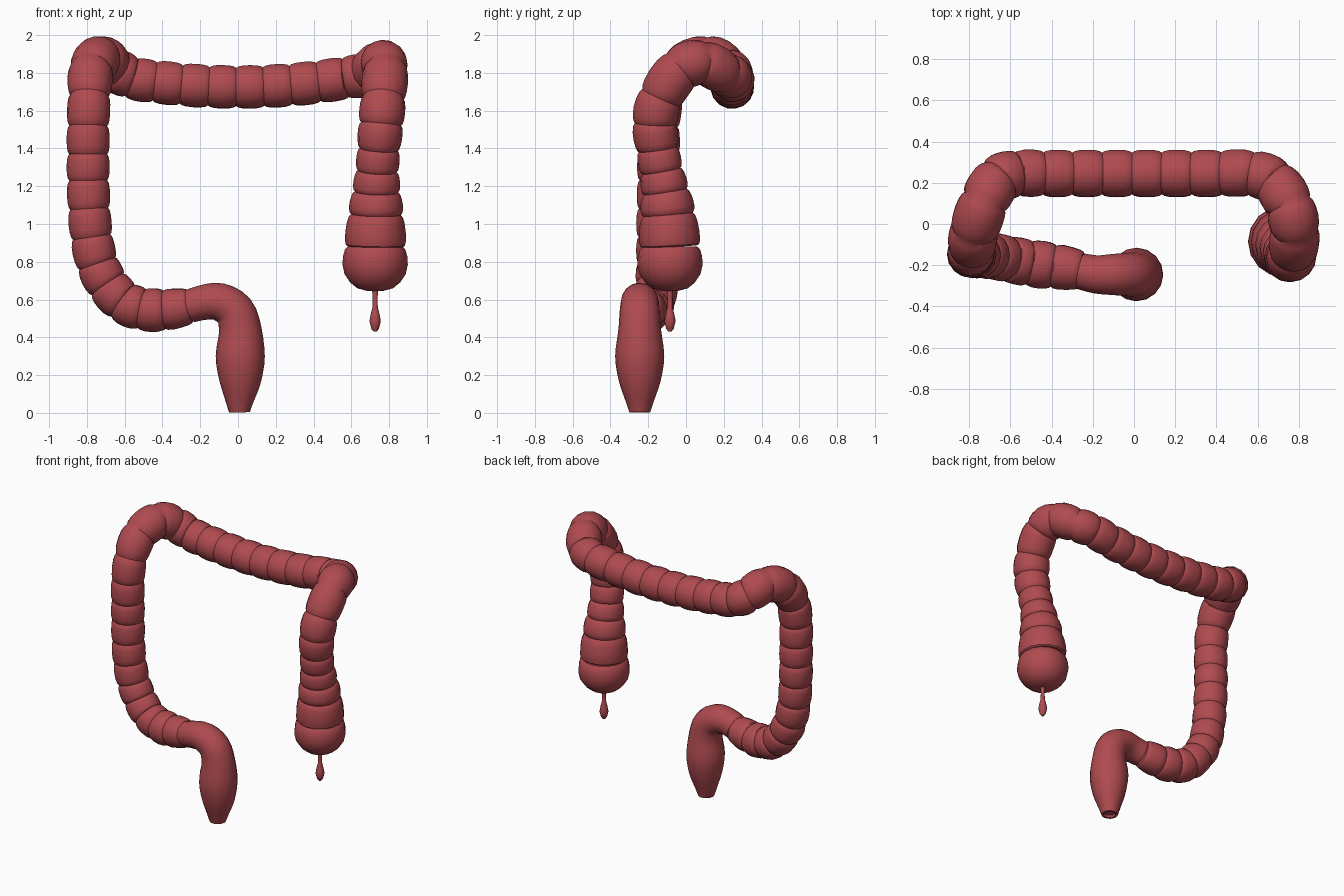
import bpy, math
from mathutils import Vector

if "Cube" in bpy.data.objects:
    bpy.data.objects.remove(bpy.data.objects["Cube"])

SIDES = 16
mat = bpy.data.materials.new("muscle red")
mat.diffuse_color = (0.43, 0.07, 0.08, 1)
mat.use_nodes = True
mat.node_tree.nodes["Principled BSDF"].inputs["Base Color"].default_value = mat.diffuse_color


def spline(a, b, c, d, t):
    """Catmull-Rom point on x, y, z, radius."""
    return [0.5 * (2 * q + (r - p) * t + (2 * p - 5 * q + 4 * r - s) * t * t
                   + (3 * q - p - 3 * r + s) * t ** 3) for p, q, r, s in zip(a, b, c, d)]


def sample(knots, profile):
    """Rings (x, y, z, r) along the knots; profile scales the radius in each span."""
    out = []
    n = len(knots)
    for i in range(n - 1):
        a, d = knots[max(i - 1, 0)], knots[min(i + 2, n - 1)]
        for t, f in profile:
            x, y, z, r = spline(a, knots[i], knots[i + 1], d, t)
            out.append((x, y, z, r * f))
    x, y, z, r = knots[-1]
    out.append((x, y, z, r * profile[0][1]))
    return out


def framed(rings):
    """Add a twist-free frame to every ring."""
    pts = [Vector(r[:3]) for r in rings]
    side, out = Vector((0, -1, 0)), []
    for i, p in enumerate(pts):
        tan = (pts[min(i + 1, len(pts) - 1)] - pts[max(i - 1, 0)]).normalized()
        side = side - tan * side.dot(tan)
        if side.length < 1e-4:
            side = tan.orthogonal()
        side.normalize()
        out.append((p, rings[i][3], side.copy(), tan.cross(side)))
    return out


def tube(name, rings, dent=0):
    verts, faces = [], []
    for p, r, u, v in rings:
        for k in range(SIDES):
            a = 2 * math.pi * k / SIDES
            verts.append(p + (u * math.cos(a) + v * math.sin(a)) * r)
    n = len(rings)
    for i in range(n - 1):
        for k in range(SIDES):
            k2 = (k + 1) % SIDES
            faces.append((i * SIDES + k, i * SIDES + k2, (i + 1) * SIDES + k2, (i + 1) * SIDES + k))
    faces.append(tuple(reversed(range(SIDES))))
    faces.append(tuple(range((n - 1) * SIDES, n * SIDES)))
    me = bpy.data.meshes.new(name)
    me.from_pydata(verts, [], faces)
    me.materials.append(mat)
    ob = bpy.data.objects.new(name, me)
    bpy.context.collection.objects.link(ob)
    bpy.ops.object.select_all(action='DESELECT')
    ob.select_set(True)
    bpy.context.view_layer.objects.active = ob
    bpy.ops.object.shade_smooth_by_angle(angle=math.radians(35))
    return ob


# Creases between the pouches: x, y, z, radius
rising = [(.727, -.085, .88, .162), (.73, -.095, 1.05, .146), (.733, -.11, 1.17, .127),
          (.737, -.13, 1.28, .114), (.745, -.15, 1.395, .112), (.757, -.165, 1.53, .118),
          (.77, -.135, 1.67, .118), (.78, -.03, 1.82, .12), (.755, .09, 1.855, .118),
          (.68, .205, 1.795, .115)]
across = [(x, .245, 1.725 + .15 * x * x, .113)
          for x in (.57, .425, .28, .135, -.01, -.155, -.3, -.44, -.565)]
falling = [(-.66, .215, 1.825, .118), (-.725, .11, 1.88, .12), (-.775, -.03, 1.82, .12),
           (-.787, -.12, 1.68, .112)]
falling += [(-.793, -.145, z, .111) for z in (1.52, 1.37, 1.23)]
falling += [(-.788, -.148, 1.08, .111), (-.775, -.15, .93, .111), (-.745, -.15, .79, .111)]
sigmoid = [(-.69, -.155, .68, .112), (-.61, -.17, .59, .112), (-.51, -.19, .55, .114),
           (-.39, -.205, .545, .112), (-.255, -.225, .565, .095)]

# Pouched colon, cut into its named stretches
pouch = [(0, .9), (.08, .97), (.25, 1.015), (.5, 1.03), (.75, 1.015), (.92, .97)]
colon = framed(sample(rising + across + falling + sigmoid, pouch))
start = 0
for name, part in (("ascending_colon", rising), ("transverse_colon", across),
                   ("descending_colon", falling), ("sigmoid_colon", sigmoid)):
    end = start + len(part) * len(pouch)
    tube(name, colon[start:end + 1])
    start = end

# Caecum pouch at the start
cx, cy = .726, -.085
tube("caecum", framed([(cx, cy, z, r) for z, r in (
    (.645, .04), (.66, .095), (.69, .132), (.735, .162), (.785, .173),
    (.83, .17), (.865, .16), (.88, .146))]))

# Appendix hanging below
tube("appendix", framed([(cx, cy, z, r) for z, r in (
    (.43, .008), (.445, .02), (.485, .03), (.52, .024), (.56, .014), (.61, .013), (.66, .017))]))

# Smooth rectum
rectum = [(-.255, .565, .088), (-.18, .585, .093), (-.1, .588, .1), (-.02, .54, .106),
          (.012, .44, .113), (.012, .3, .13), (.012, .17, .111), (.008, .06, .074), (.008, .003, .055)]
rings = framed(sample([(x, -.23 if x < -.2 else -.245, z, r) for x, z, r in rectum],
                      [(0, 1), (.33, 1), (.67, 1)]))
# shallow recess at the opening
p, r, u, v = rings[-1]
rings += [(p, r * .75, u, v), (p + Vector((0, 0, .015)), r * .6, u, v)]
tube("rectum", rings)
